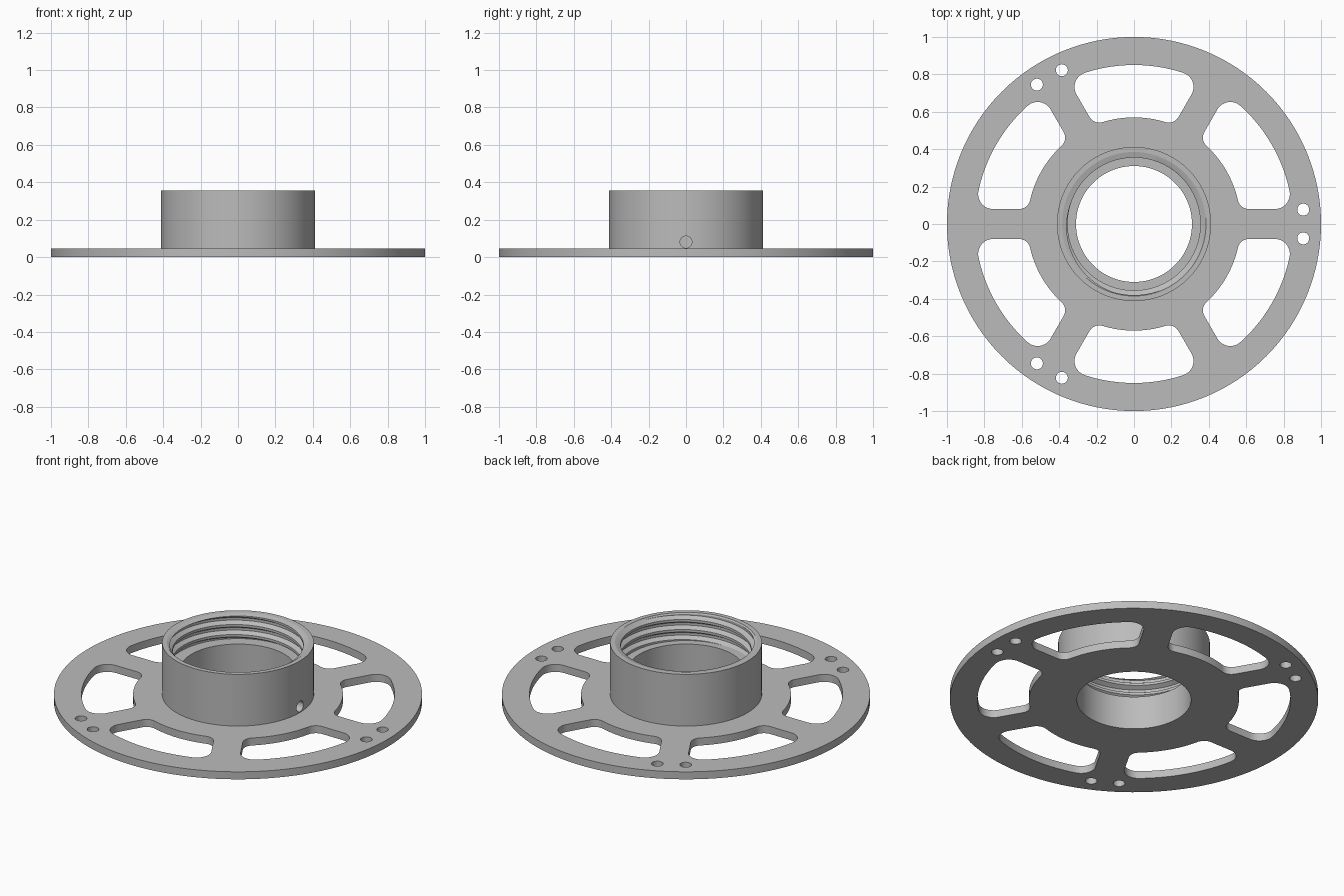
import bpy, bmesh
from math import sin, cos, pi, asin, radians, sqrt
from mathutils import Matrix

cube = bpy.data.objects.get("Cube")
if cube:
    bpy.data.objects.remove(cube)

PLATE_T, HUB_TOP, LEDGE = 0.045, 0.355, 0.20
BORE, HUB_R, RECESS = 0.31, 0.412, 0.385
SEG = 128

grey = bpy.data.materials.new("plain grey")
grey.use_nodes = True
colour = (0.5, 0.5, 0.5, 1)
grey.diffuse_color = colour
grey.node_tree.nodes["Principled BSDF"].inputs["Base Color"].default_value = colour


def add_object(name, data):
    ob = bpy.data.objects.new(name, data)
    bpy.context.collection.objects.link(ob)
    data.materials.append(grey)
    return ob


def finish(ob, angle=30):
    bpy.ops.object.select_all(action='DESELECT')
    ob.select_set(True)
    bpy.context.view_layer.objects.active = ob
    bpy.ops.object.shade_smooth_by_angle(angle=radians(angle))


def mesh_from(bm, name):
    bmesh.ops.remove_doubles(bm, verts=bm.verts, dist=1e-5)
    me = bpy.data.meshes.new(name)
    bm.to_mesh(me)
    bm.free()
    return me


def arc(cx, cy, r, a0, a1, n):
    return [(cx + r * cos(a0 + (a1 - a0) * i / n),
             cy + r * sin(a0 + (a1 - a0) * i / n)) for i in range(n + 1)]


def circle(cx, cy, r, n):
    return arc(cx, cy, r, 0, 2 * pi, n)[:-1]


def turn(points, a):
    return [(x * cos(a) - y * sin(a), x * sin(a) + y * cos(a)) for x, y in points]


def window():
    """Rounded window between two spokes, centred on the x axis."""
    half, outer, inner, ro, ri = 0.08, 0.85, 0.57, 0.08, 0.06
    ao = pi / 6 - asin((half + ro) / (outer - ro))
    ai = pi / 6 - asin((half + ri) / (inner + ri))
    co, ci = outer - ro, inner + ri
    side = pi / 6 + pi / 2
    pts = arc(0, 0, outer, -ao, ao, 24)
    pts += arc(co * cos(ao), co * sin(ao), ro, ao, side, 12)
    pts += arc(ci * cos(ai), ci * sin(ai), ri, side, ai + pi, 10)
    pts += arc(0, 0, inner, ai, -ai, 16)[1:-1]
    pts += arc(ci * cos(ai), -ci * sin(ai), ri, -ai - pi, -side, 10)
    pts += arc(co * cos(ao), -co * sin(ao), ro, -side, -ao, 12)[:-1]
    return pts


# Flat wheel plate with spoke windows and paired screw holes
outlines = [circle(0, 0, 1, SEG), circle(0, 0, BORE, SEG)]
outlines += [turn(window(), pi / 6 + k * pi / 3) for k in range(6)]
for k in range(3):
    for y in (-0.077, 0.077):
        outlines.append(turn(circle(0.905, y, 0.032, 24), k * 2 * pi / 3))
curve = bpy.data.curves.new("plate_outline", 'CURVE')
curve.dimensions = '2D'
curve.fill_mode = 'BOTH'
curve.extrude = PLATE_T / 2
for pts in outlines:
    sp = curve.splines.new('POLY')
    sp.points.add(len(pts) - 1)
    for p, (x, y) in zip(sp.points, pts):
        p.co = (x, y, 0, 1)
    sp.use_cyclic_u = True
temp = bpy.data.objects.new("plate_outline", curve)
bpy.context.collection.objects.link(temp)
bpy.context.view_layer.update()
filled = bpy.data.meshes.new_from_object(
    temp.evaluated_get(bpy.context.evaluated_depsgraph_get()))
bpy.data.objects.remove(temp)
bm = bmesh.new()
bm.from_mesh(filled)
bmesh.ops.translate(bm, verts=bm.verts, vec=(0, 0, PLATE_T / 2))
bmesh.ops.remove_doubles(bm, verts=bm.verts, dist=1e-5)
bmesh.ops.recalc_face_normals(bm, faces=bm.faces)
finish(add_object("wheel_plate", mesh_from(bm, "wheel_plate")))

# Hub: stepped tube swept around the axis
profile = [(BORE, PLATE_T), (HUB_R, PLATE_T), (HUB_R, HUB_TOP),
           (RECESS, HUB_TOP), (RECESS, LEDGE), (BORE, LEDGE)]
bm = bmesh.new()
verts = [bm.verts.new((r, 0, z)) for r, z in profile]
edges = [bm.edges.new((verts[i - 1], verts[i])) for i in range(len(verts))]
bmesh.ops.spin(bm, geom=verts + edges, cent=(0, 0, 0), axis=(0, 0, 1),
               angle=2 * pi, steps=SEG)
bmesh.ops.remove_doubles(bm, verts=bm.verts, dist=1e-5)
bmesh.ops.recalc_face_normals(bm, faces=bm.faces)
hub = add_object("hub", mesh_from(bm, "hub"))

# Set-screw hole through one side of the hub
bm = bmesh.new()
bmesh.ops.create_cone(bm, cap_ends=True, segments=32, radius1=0.032, radius2=0.032,
                      depth=0.3, matrix=Matrix.Translation((0.36, 0, 0.081))
                      @ Matrix.Rotation(pi / 2, 4, 'Y'))
cutter = add_object("set_screw_cutter", mesh_from(bm, "set_screw_cutter"))
cutter.hide_render = True
cut = hub.modifiers.new("set_screw_hole", 'BOOLEAN')
cut.operation = 'DIFFERENCE'
cut.solver = 'EXACT'
cut.object = cutter
bpy.context.view_layer.objects.active = hub
bpy.ops.object.modifier_apply(modifier=cut.name)
bpy.data.objects.remove(cutter)
finish(hub)

# Internal screw thread: helical rows clipped to the recess
PITCH, CREST, ROOT = 0.06, 0.355, 0.38
THREAD_TOP = HUB_TOP - 0.008
steps = [(0, CREST), (0.25, CREST), (0.5, ROOT), (0.75, ROOT), (1, CREST)]


def thread_radius(phase):
    phase %= 1
    for (p0, r0), (p1, r1) in zip(steps, steps[1:]):
        if phase <= p1:
            return r0 + (r1 - r0) * (phase - p0) / (p1 - p0)


bm = bmesh.new()
columns = []
for i in range(SEG + 1):
    a = 2 * pi * i / SEG
    col = []
    for j in range(-4, 13):
        z = LEDGE + PITCH * (j / 4 + i / SEG)
        z = min(max(z, LEDGE), THREAD_TOP)
        r = thread_radius((z - LEDGE) / PITCH - i / SEG)
        col.append(bm.verts.new((r * cos(a), r * sin(a), z)))
    # lead-in lip joining the thread to the rim
    col.append(bm.verts.new((RECESS * cos(a), RECESS * sin(a), HUB_TOP)))
    columns.append(col)
for c0, c1 in zip(columns, columns[1:]):
    for j in range(len(c0) - 1):
        bm.faces.new((c0[j], c0[j + 1], c1[j + 1], c1[j]))
bmesh.ops.remove_doubles(bm, verts=bm.verts, dist=1e-5)
bmesh.ops.dissolve_degenerate(bm, edges=bm.edges, dist=1e-5)
finish(add_object("inner_thread", mesh_from(bm, "inner_thread")), 25)
